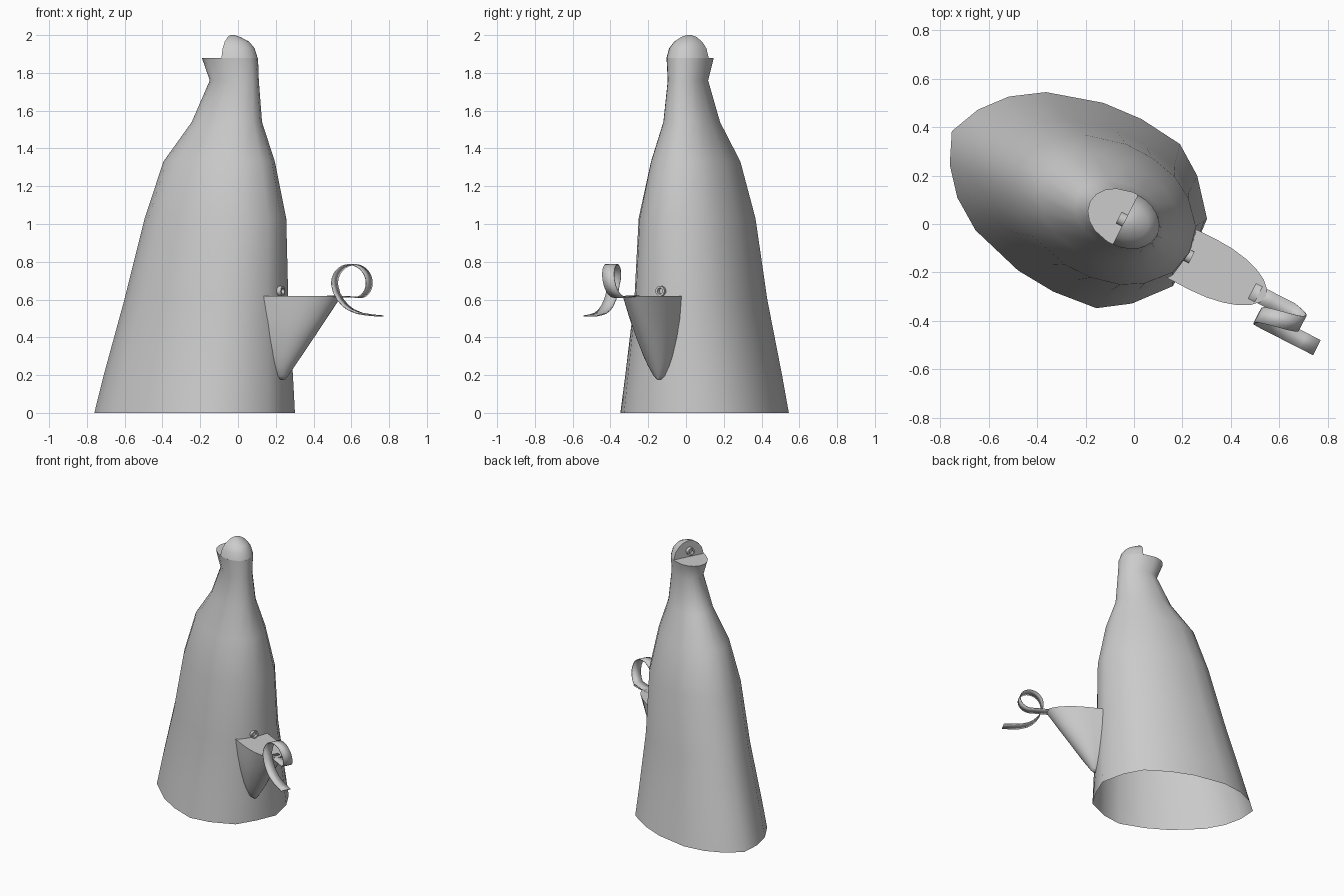
import bpy, bmesh, math
from mathutils import Vector, Matrix

if "Cube" in bpy.data.objects:
    bpy.data.objects.remove(bpy.data.objects["Cube"])

# the model's own axis (u) is turned 27 degrees clockwise from x
TURN = Matrix.Rotation(math.radians(-27), 4, 'Z')

grey = bpy.data.materials.new("light grey")
grey.diffuse_color = (0.6, 0.6, 0.6, 1)
grey.use_nodes = True
grey.node_tree.nodes["Principled BSDF"].inputs["Base Color"].default_value = grey.diffuse_color


def finish(name, bm, angle=50):
    """Turn a bmesh in (u, v, z) space into a finished object."""
    bmesh.ops.remove_doubles(bm, verts=bm.verts, dist=0.0005)
    bmesh.ops.recalc_face_normals(bm, faces=bm.faces)
    bm.transform(TURN)
    me = bpy.data.meshes.new(name)
    bm.to_mesh(me)
    bm.free()
    me.materials.append(grey)
    ob = bpy.data.objects.new(name, me)
    bpy.context.collection.objects.link(ob)
    bpy.ops.object.select_all(action='DESELECT')
    ob.select_set(True)
    bpy.context.view_layer.objects.active = ob
    bpy.ops.object.shade_smooth_by_angle(angle=math.radians(angle))
    return ob


def loft(name, rings, closed=True, cap_start=False, cap_end=False, angle=50):
    bm = bmesh.new()
    rows = [[bm.verts.new(p) for p in ring] for ring in rings]
    n = len(rows[0])
    for a, b in zip(rows, rows[1:]):
        for i in range(n if closed else n - 1):
            j = (i + 1) % n
            bm.faces.new((a[i], a[j], b[j], b[i]))
    if cap_start:
        bm.faces.new(rows[0])
    if cap_end:
        bm.faces.new(rows[-1])
    return finish(name, bm, angle)


# body: hollow bell, faceted foot outline blending to ellipses higher up
half = [(1, 0), (.98, .39), (.77, .74), (.55, .95), (.21, 1), (-.095, .97),
        (-.51, .8), (-.74, .585), (-.9, .32), (-1, 0)]
outline = half + [(p, -q) for p, q in half[-2:0:-1]]
levels = [  # z, centre u, half length, half width, blend to ellipse
    (0, -.287, .557, .400, 0), (.2, -.258, .527, .372, .2),
    (.6, -.200, .4585, .315, .5), (1.03, -.138, .395, .282, .8),
    (1.33, -.112, .313, .214, 1), (1.54, -.066, .197, .136, 1),
    (1.76, -.022, .137, .098, 1), (1.88, -.048, .156, .116, 1)]
rings = []
for z, c, a, b, k in levels:
    ring = []
    for p, q in outline:
        t = math.atan2(q, p)
        ring.append((c + a * (p + (math.cos(t) - p) * k),
                     b * (q + (math.sin(t) - q) * k), z))
    rings.append(ring)
loft("body", rings, cap_end=True)

# head: half dome with a flat upright back face
rings = []
for z, front, w in [(1.88, .106, .114), (1.93, .09, .101), (1.965, .06, .076),
                    (1.99, .01, .042), (2.0, -.02, .012)]:
    arc = [math.pi * (i / 12 - .5) for i in range(13)]
    rings.append([(-.04 + (front + .04) * math.cos(t), w * math.sin(t), z)
                  for t in arc])
loft("head_dome", rings, cap_end=True)

# spout: tapering scoop with a flat top, rooted in the body
rings = []
for z, w in [(.178, .012), (.195, .03), (.25, .055), (.3, .072), (.4, .095),
             (.5, .11), (.62, .118)]:
    t = (z - .178) / .442
    front, mid = .29 + .33 * t, .27 + .06 * t
    ring = [(.19, -.02 + w * .98, z), (.19, -.02 - w * .98, z)]
    for i in range(13):
        s = math.pi * (i / 12 - .5)
        ring.append((mid + (front - mid) * math.cos(s),
                     -.02 + w * math.sin(s), z))
    rings.append(ring)
loft("spout", rings, cap_start=True, cap_end=True)

# ribbon: thin strip leaving the tip, curling once and trailing off
path = [(.56, -.025, .618), (.65, -.025, .615)]
for i in range(21):
    t = math.radians(-75 + 270 * i / 20)
    path.append((.716 + .088 * math.cos(t), -.025 - .085 * i / 20,
                 .697 + .088 * math.sin(t)))
path += [(.643, -.111, .635), (.665, -.112, .60), (.695, -.112, .568),
         (.73, -.112, .545), (.78, -.112, .527), (.84, -.112, .518),
         (.904, -.112, .513)]
ribbon = loft("ribbon", [[(u, v - .035, z), (u, v + .035, z)] for u, v, z in path],
              closed=False, angle=60)
mod = ribbon.modifiers.new("thickness", 'SOLIDIFY')
mod.thickness = .006
mod.offset = 0


# knobs: short round studs with a dished face, lying along the axis
def knob(name, u0, u1, v, z):
    profile = [(u0, .027), (u1, .027), (u1, .016), ((u0 + u1) / 2, .014)]
    rings = [[(u, v + r * math.cos(i * math.pi / 8), z + r * math.sin(i * math.pi / 8))
              for i in range(16)] for u, r in profile]
    loft(name, rings, cap_start=True, cap_end=True, angle=40)


knob("spout_knob", .235, .275, -.015, .645)
knob("head_knob", -.035, -.068, -.005, 1.925)
